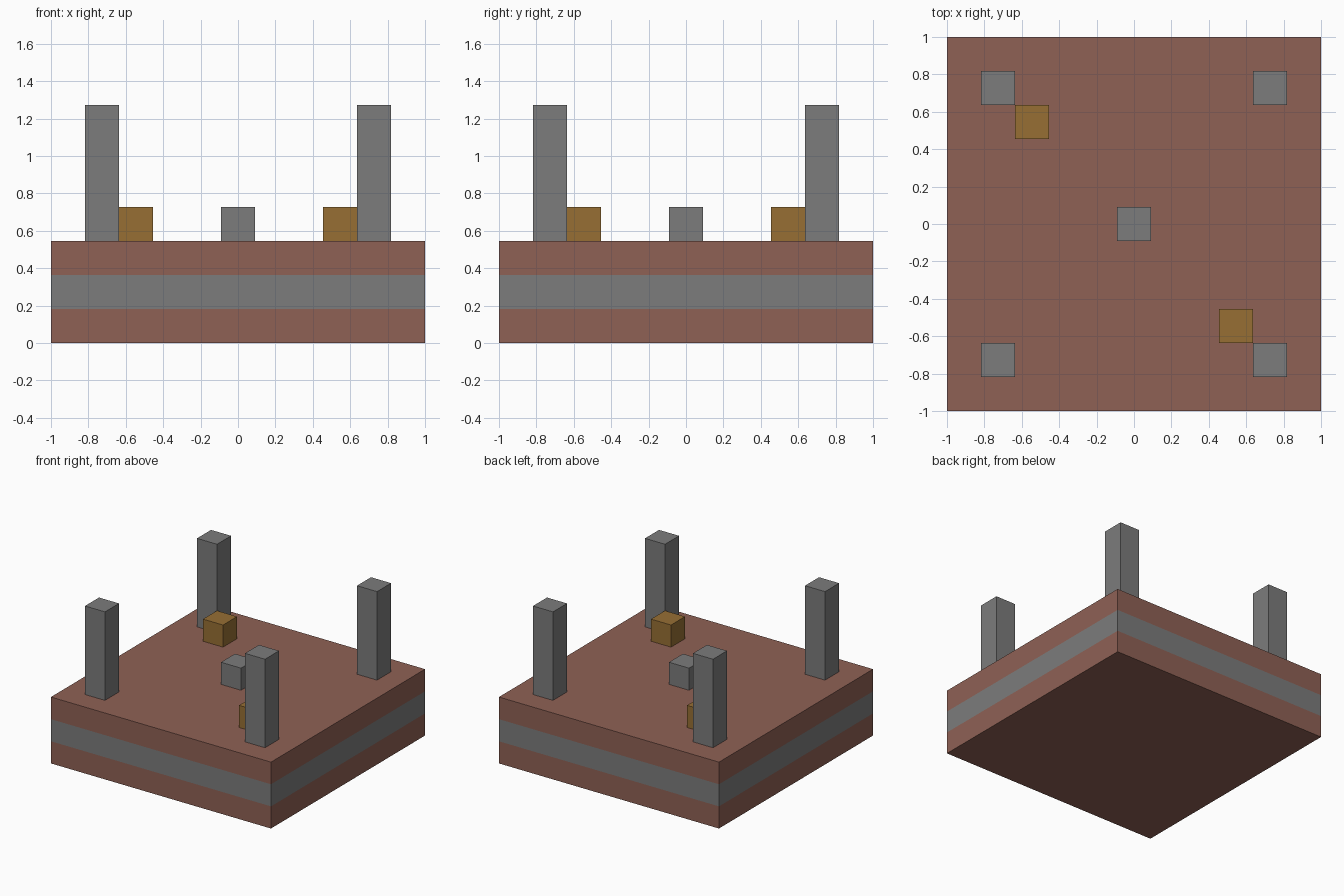
import bpy
import bmesh
from mathutils import Matrix, Vector

cube = bpy.data.objects.get("Cube")
if cube:
    bpy.data.objects.remove(cube, do_unlink=True)

U = 2 / 11  # one block of the grid


def make_material(name, rgb):
    linear = [((c / 255 + 0.055) / 1.055) ** 2.4 for c in rgb]
    mat = bpy.data.materials.new(name)
    mat.use_nodes = True
    mat.diffuse_color = (*linear, 1)
    mat.node_tree.nodes["Principled BSDF"].inputs["Base Color"].default_value = (*linear, 1)
    return mat


brick = make_material("brick red", (143, 97, 85))
stone = make_material("stone grey", (124, 124, 124))
gold = make_material("dark gold", (151, 111, 52))


def block(name, x, y, z, size, materials, cuts=()):
    """Box measured in blocks, standing on height z, cut at the given heights."""
    bm = bmesh.new()
    scale = Matrix.Diagonal((*(s * U for s in size), 1))
    centre = Matrix.Translation(Vector((x, y, z + size[2] / 2)) * U)
    bmesh.ops.create_cube(bm, size=1, matrix=centre @ scale)
    for h in cuts:
        bmesh.ops.bisect_plane(bm, geom=bm.verts[:] + bm.edges[:] + bm.faces[:],
                               plane_co=(0, 0, h * U), plane_no=(0, 0, 1))
    # Side faces between the cuts take the band colour
    if cuts:
        for f in bm.faces:
            f.material_index = int(cuts[0] * U < f.calc_center_median().z < cuts[1] * U)
    mesh = bpy.data.meshes.new(name)
    bm.to_mesh(mesh)
    bm.free()
    for mat in materials:
        mesh.materials.append(mat)
    obj = bpy.data.objects.new(name, mesh)
    bpy.context.collection.objects.link(obj)
    return obj


# Platform with a stone band around its middle
block("platform", 0, 0, 0, (11, 11, 3), [brick, stone], cuts=(1, 2))

# Four corner pillars
for side, x in (("left", 4), ("right", -4)):
    for end, y in (("front", -4), ("back", 4)):
        block(f"{end}_{side}_pillar", x, y, 3, (1, 1, 4), [stone])

# Centre stone and the two gold blocks on the diagonal
block("centre_block", 0, 0, 3, (1, 1, 1), [stone])
block("front_left_gold_block", 3, -3, 3, (1, 1, 1), [gold])
block("back_right_gold_block", -3, 3, 3, (1, 1, 1), [gold])
